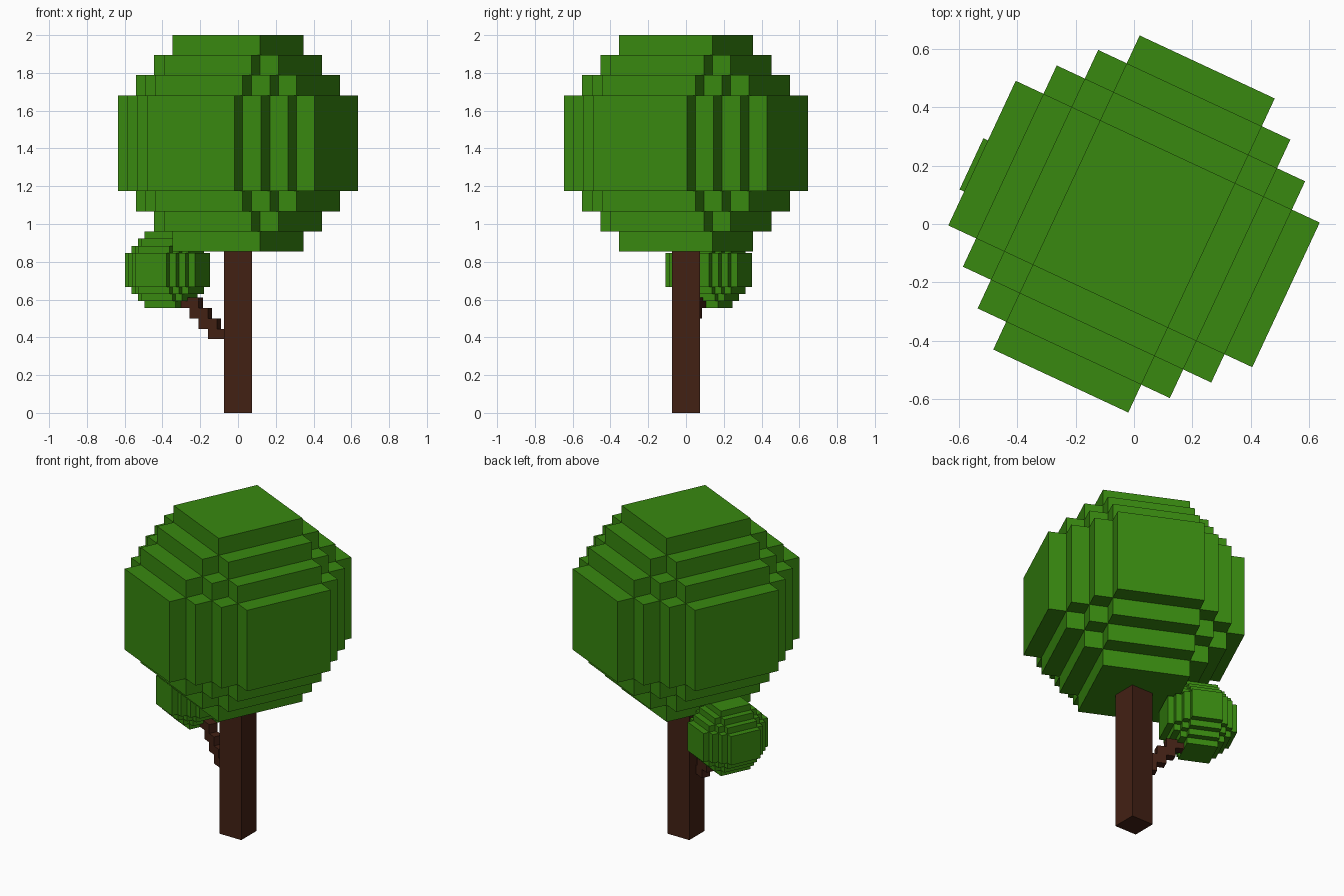
import bpy, bmesh, math
from mathutils import Matrix

if "Cube" in bpy.data.objects:
    bpy.data.objects.remove(bpy.data.objects["Cube"])


def material(name, color):
    m = bpy.data.materials.new(name)
    m.diffuse_color = color
    m.use_nodes = True
    m.node_tree.nodes["Principled BSDF"].inputs["Base Color"].default_value = m.diffuse_color
    return m


def stepped_mesh(name, grid, filled, mat, loc=(0, 0, 0), turn=0, scale=1):
    """Outer skin of the filled cells in a grid of x, y and z planes."""
    bm = bmesh.new()
    verts = {}

    def vert(p):
        if p not in verts:
            verts[p] = bm.verts.new([grid[a][p[a]] for a in range(3)])
        return verts[p]

    size = [len(g) - 1 for g in grid]
    cells = {(i, j, k) for i in range(size[0]) for j in range(size[1])
             for k in range(size[2]) if filled(i, j, k)}
    for c in cells:
        for axis in range(3):
            for side in (0, 1):
                n = list(c)
                n[axis] += 2 * side - 1
                if tuple(n) in cells:
                    continue
                b, d = (axis + 1) % 3, (axis + 2) % 3
                ring = []
                for s, t in ((0, 0), (1, 0), (1, 1), (0, 1)):
                    p = list(c)
                    p[axis] += side
                    p[b] += s
                    p[d] += t
                    ring.append(vert(tuple(p)))
                bm.faces.new(ring if side else ring[::-1])
    # merge coplanar cells into large flat faces
    bmesh.ops.dissolve_limit(bm, angle_limit=0.01, verts=bm.verts[:], edges=bm.edges[:])
    bm.transform(Matrix.Diagonal((scale, scale, scale, 1)))
    me = bpy.data.meshes.new(name)
    bm.to_mesh(me)
    bm.free()
    me.materials.append(mat)
    ob = bpy.data.objects.new(name, me)
    ob.location = loc
    ob.rotation_euler.z = turn
    bpy.context.collection.objects.link(ob)
    return ob


leaf = material("leaf_green", (0.04, 0.25, 0.005, 1))
bark = material("bark_brown", (0.055, 0.015, 0.007, 1))
TURN = math.radians(-25)


# Leaf balls: four levels outwards on each axis, stepped like a blocky sphere
def both_sides(levels):
    return [-v for v in reversed(levels)] + levels


ball = [both_sides([0.255, 0.363, 0.469, 0.574]),
        both_sides([0.273, 0.380, 0.488, 0.593]),
        both_sides([0.2525, 0.36, 0.467, 0.5725])]


def in_ball(i, j, k):
    return abs(i - 3) + abs(j - 3) + abs(k - 3) <= 3


stepped_mesh("large_crown", ball, in_ball, leaf, (0, 0, 1.4275), TURN)
stepped_mesh("small_crown", ball, in_ball, leaf, (-0.372, 0.12, 0.757), TURN, 0.354)

# Trunk
stepped_mesh("trunk", [[-0.075, 0.075], [-0.075, 0.075], [0, 0.86]],
             lambda i, j, k: True, bark)

# Branch: staircase, each layer two cells long and shifted one cell outwards
STEP = 0.0535
branch = [[-STEP * (4 - i) for i in range(6)],
          [-STEP / 2, STEP / 2],
          [0.39 + 0.055 * k for k in range(5)]]
stepped_mesh("branch", branch, lambda i, j, k: i in (3 - k, 4 - k), bark,
             (-0.10, -0.007, 0), TURN)
